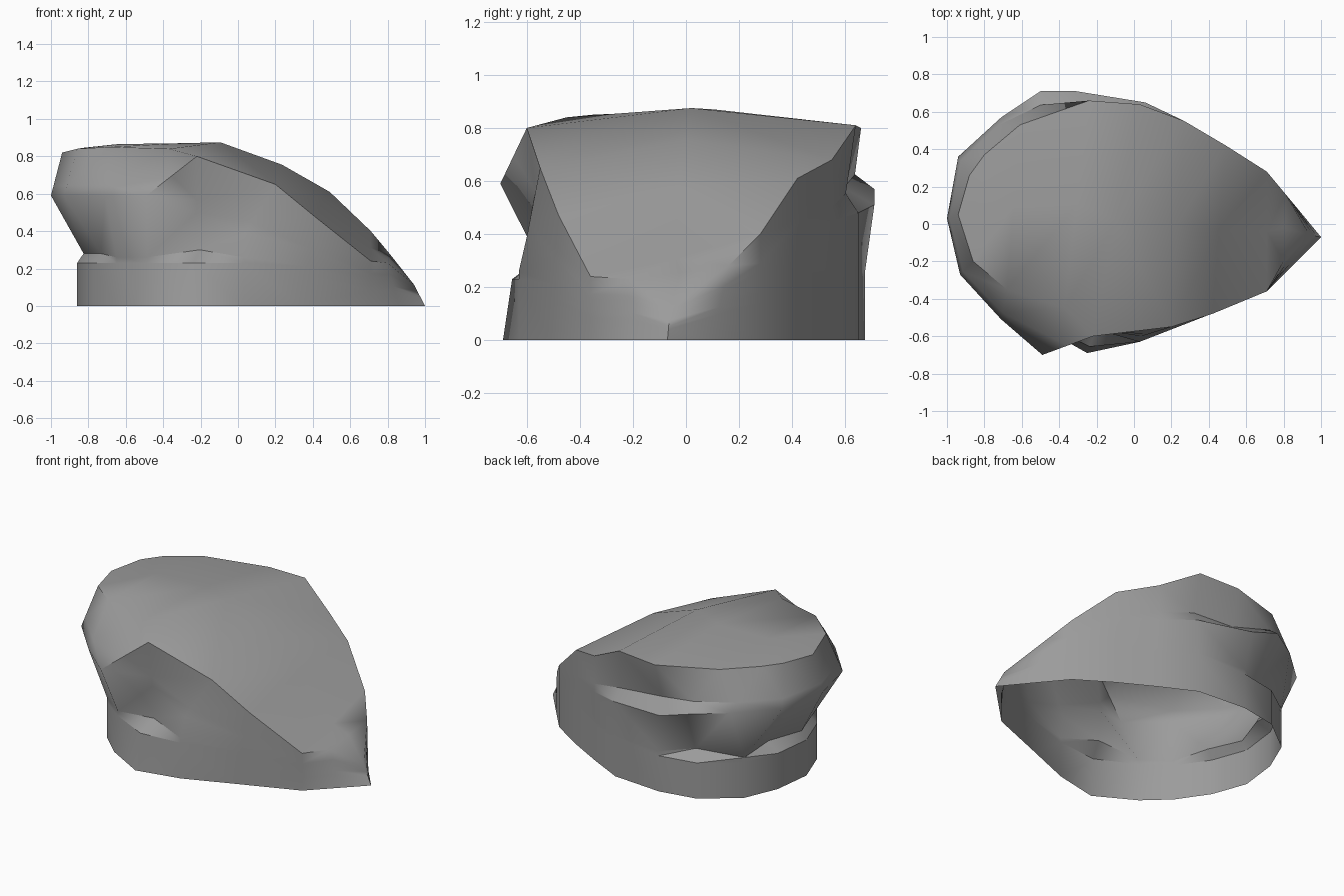
import bpy, bmesh
from mathutils import Vector

if "Cube" in bpy.data.objects:
    bpy.data.objects.remove(bpy.data.objects["Cube"])

# Footprint on the ground, anticlockwise from the nose
base = [(1, -.07), (.86, .1), (.71, .28), (.49, .42), (.27, .54), (.05, .65),
        (-.28, .675), (-.52, .63), (-.74, .46), (-.83, .25), (-.86, 0), (-.78, -.22),
        (-.65, -.41), (-.5, -.55), (-.25, -.69), (.03, -.63), (.33, -.51),
        (.71, -.36), (.86, -.21)]
# Edge of the sloping top
rim = [(.94, -.06, .115), (.81, .16, .28), (.71, .28, .4), (.49, .42, .61),
       (.27, .55, .68), (.03, .64, .81), (-.24, .66, .8), (-.61, .53, .82),
       (-.8, .37, .83), (-.88, .26, .83), (-.94, .05, .82), (-.86, -.2, .84),
       (-.68, -.35, .85), (-.37, -.45, .84), (-.22, -.6, .8), (.2, -.55, .65),
       (.42, -.48, .47), (.71, -.36, .24), (.8, -.2, .23)]
# Overhanging bulge, columns 4 to 15
bulge = [(.27, .55, .45), (.06, .65, .48), (-.31, .71, .51), (-.5, .71, .57),
         (-.71, .57, .58), (-.94, .36, .59), (-1, .03, .59), (-.93, -.27, .59),
         (-.71, -.51, .59), (-.49, -.7, .59), (-.22, -.56, .5), (.04, -.6, .39)]
# How deep the lower notch and the rear shelf cut in, per column
notch = {7: .12, 9: .1, 10: .04, 11: .06, 14: .14}
shelf = {5: .07, 6: .15, 7: .05}
# Crown height above the line joining opposite rim points
lift = [0, -.01, .03, .09, .07, .05, .03, .01]


def shrink(p, amount, dz=0.0):
    return Vector((p.x * (1 - amount), p.y * (1 - amount), p.z + dz))


# Side columns from ground to rim
bm = bmesh.new()
cols = []
for i, (b, r) in enumerate(zip(base, rim)):
    b, r = Vector((*b, 0)), Vector(r)
    if 4 <= i <= 15:
        g = Vector(bulge[i - 4])
        ledge = shrink(b, {13: .03, 14: .05}.get(i, 0), .23)
        inner = shrink(ledge, notch.get(i, 0), .07 if i == 14 else .05 if i in notch else .03)
    else:
        g = b.lerp(r, .65)
        ledge = b.lerp(r, .35)
        inner = b.lerp(r, .45)
    # front corner ridge runs straight to the next rim point
    upper = g.lerp(Vector(rim[14]), .5) if i == 13 else shrink(g.lerp(r, .22), shelf.get(i, 0))
    cols.append([bm.verts.new(p) for p in (b, ledge, inner, g, upper, r)])

n = len(cols)
for i in range(n):
    a, c = cols[i], cols[(i + 1) % n]
    for k in range(5):
        bm.faces.new((a[k], c[k], c[k + 1], a[k + 1]))

# Crowned top, in strips across the rock
top = [c[-1] for c in cols]
mid = [bm.verts.new((top[i].co + top[n - i].co) / 2 + Vector((0, 0, lift[i - 1])))
       for i in range(1, 9)]
bm.faces.new((top[0], top[1], mid[0]))
bm.faces.new((top[0], mid[0], top[n - 1]))
for i in range(1, 8):
    bm.faces.new((top[i], top[i + 1], mid[i], mid[i - 1]))
    bm.faces.new((mid[i - 1], mid[i], top[n - i - 1], top[n - i]))
for i in (8, 9, 10):
    bm.faces.new((mid[7], top[i], top[i + 1]))

# Edges along the notch and shelf that stay crisp
bm.verts.index_update()
crisp = set()
for cuts, levels in ((notch, (1, 2)), (shelf, (3, 4))):
    for i in cuts:
        for j in (i - 1, i + 1):
            for k in levels:
                crisp.add(frozenset((cols[i][k].index, cols[j][k].index)))

bmesh.ops.triangulate(bm, faces=bm.faces[:])
bmesh.ops.recalc_face_normals(bm, faces=bm.faces[:])

mesh = bpy.data.meshes.new("rock")
bm.to_mesh(mesh)
bm.free()
rock = bpy.data.objects.new("rock", mesh)
bpy.context.collection.objects.link(rock)

# Dark stone colour
stone = bpy.data.materials.new("stone")
stone.diffuse_color = (.33, .33, .33, 1)
stone.use_nodes = True
stone.node_tree.nodes["Principled BSDF"].inputs["Base Color"].default_value = stone.diffuse_color
mesh.materials.append(stone)

bpy.context.view_layer.objects.active = rock
rock.select_set(True)
bpy.ops.object.shade_smooth_by_angle(angle=1.0)
for e in mesh.edges:
    if frozenset(e.vertices) in crisp:
        e.use_edge_sharp = True
